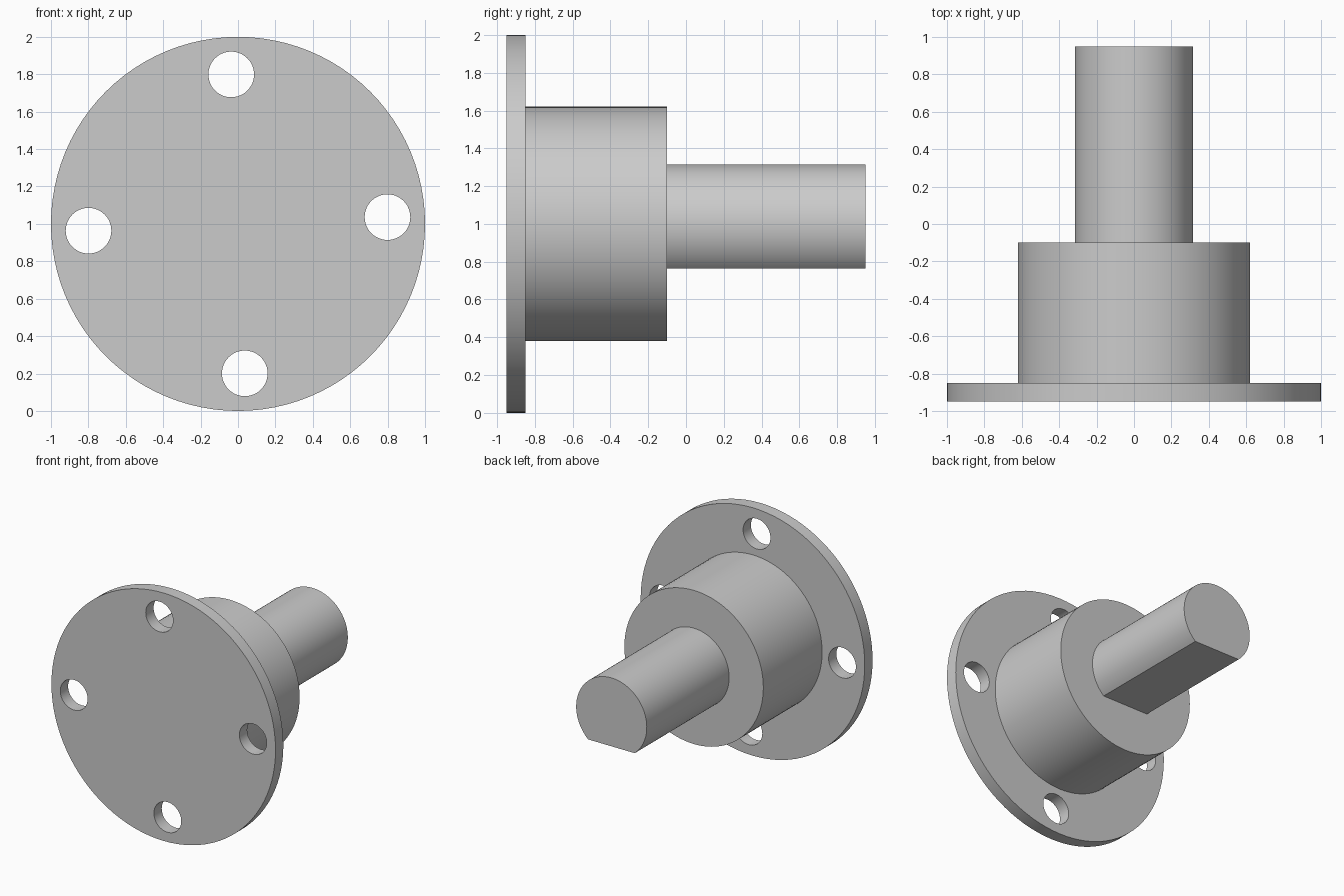
import bpy
import bmesh
from math import cos, sin, pi, acos, radians

AXIS_Z = 1.0
default = bpy.data.objects.get("Cube")
if default:
    bpy.data.objects.remove(default, do_unlink=True)

steel = bpy.data.materials.new("plain grey")
steel.use_nodes = True
steel.diffuse_color = (0.6, 0.6, 0.6, 1)
steel.node_tree.nodes["Principled BSDF"].inputs["Base Color"].default_value = (0.6, 0.6, 0.6, 1)


def arc(radius, start=0, sweep=2 * pi, steps=96, closed=True):
    """Points on a circle around the part axis; an open arc keeps its end point."""
    count = steps if closed else steps + 1
    return [(radius * cos(start + sweep * i / steps),
             radius * sin(start + sweep * i / steps)) for i in range(count)]


def extrude_along_y(name, profile, y0, y1, cx=0, cz=AXIS_Z):
    """Solid with an XZ profile between two y positions."""
    bm = bmesh.new()
    face = bm.faces.new([bm.verts.new((cx + x, y0, cz + z)) for x, z in profile])
    moved = bmesh.ops.extrude_face_region(bm, geom=[face])["geom"]
    bmesh.ops.translate(bm, vec=(0, y1 - y0, 0),
                        verts=[v for v in moved if isinstance(v, bmesh.types.BMVert)])
    bmesh.ops.recalc_face_normals(bm, faces=bm.faces)
    mesh = bpy.data.meshes.new(name)
    bm.to_mesh(mesh)
    bm.free()
    mesh.materials.append(steel)
    obj = bpy.data.objects.new(name, mesh)
    bpy.context.collection.objects.link(obj)
    return obj


def activate(obj):
    bpy.ops.object.select_all(action="DESELECT")
    obj.select_set(True)
    bpy.context.view_layer.objects.active = obj


# Flange disc with four bolt holes, slightly turned
flange = extrude_along_y("flange", arc(1.0), -0.95, -0.85)
for k in range(4):
    angle = radians(2.6) + k * pi / 2
    cutter = extrude_along_y("bolt_hole_cutter", arc(0.122, steps=48), -1.05, -0.75,
                             0.8 * cos(angle), AXIS_Z + 0.8 * sin(angle))
    cutter.hide_render = True
    activate(flange)
    cut = flange.modifiers.new("bolt_hole", "BOOLEAN")
    cut.operation = "DIFFERENCE"
    cut.solver = "EXACT"
    cut.object = cutter
    bpy.ops.object.modifier_apply(modifier=cut.name)
    bpy.data.objects.remove(cutter, do_unlink=True)

# Thick hub behind the flange
hub = extrude_along_y("hub", arc(0.62), -0.85, -0.10)

# Shaft with a flat along its underside
radius, flat_depth = 0.315, 0.237
half = acos(flat_depth / radius)
shaft = extrude_along_y("shaft", arc(radius, -pi / 2 + half, 2 * (pi - half), 72, False),
                        -0.10, 0.95)

for part in (flange, hub, shaft):
    activate(part)
    bpy.ops.object.shade_smooth_by_angle(angle=radians(30))
